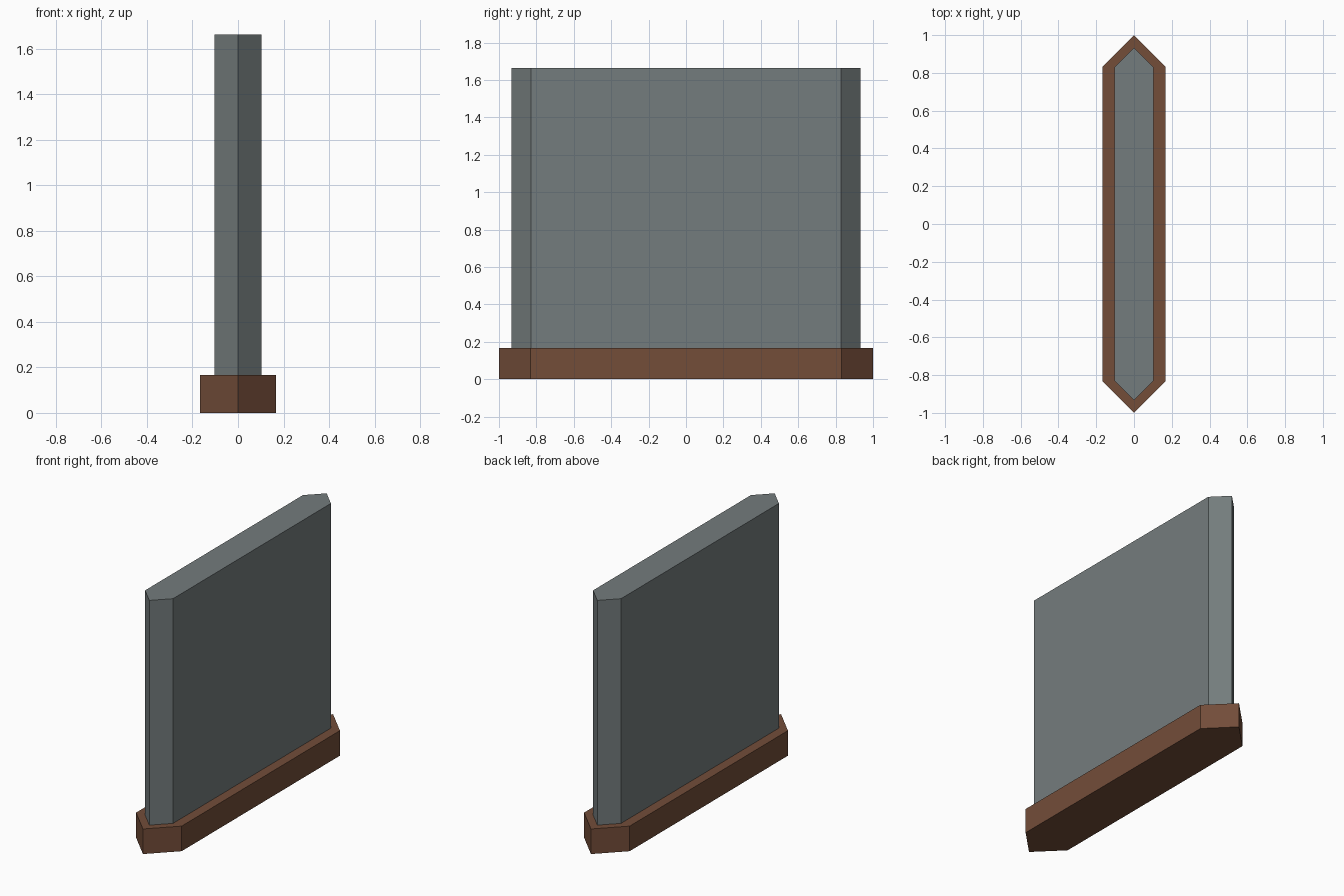
import bpy, bmesh

if "Cube" in bpy.data.objects:
    bpy.data.objects.remove(bpy.data.objects["Cube"])


def material(name, rgb):
    # sRGB 0-255 to linear
    lin = [((c / 255 + 0.055) / 1.055) ** 2.4 for c in rgb]
    mat = bpy.data.materials.new(name)
    mat.diffuse_color = (*lin, 1)
    mat.use_nodes = True
    mat.node_tree.nodes["Principled BSDF"].inputs["Base Color"].default_value = mat.diffuse_color
    return mat


def pointed_prism(name, half_width, shoulder_y, tip_y, z0, z1, mat):
    # Extruded six-sided outline with a point at each end
    outline = [(half_width, -shoulder_y), (half_width, shoulder_y), (0, tip_y),
               (-half_width, shoulder_y), (-half_width, -shoulder_y), (0, -tip_y)]
    bm = bmesh.new()
    face = bm.faces.new([bm.verts.new((x, y, z0)) for x, y in outline])
    top = bmesh.ops.extrude_face_region(bm, geom=[face], use_keep_orig=True)
    verts = [g for g in top["geom"] if isinstance(g, bmesh.types.BMVert)]
    bmesh.ops.translate(bm, verts=verts, vec=(0, 0, z1 - z0))
    bmesh.ops.recalc_face_normals(bm, faces=bm.faces)
    mesh = bpy.data.meshes.new(name)
    bm.to_mesh(mesh)
    bm.free()
    mesh.materials.append(mat)
    obj = bpy.data.objects.new(name, mesh)
    bpy.context.collection.objects.link(obj)
    return obj


brown = material("brown", (115, 77, 57))
grey = material("slate grey", (116, 124, 125))

# Low plinth and the tall wall panel standing on it
pointed_prism("base_plinth", 0.168, 0.832, 1.0, 0.0, 0.167, brown)
pointed_prism("wall_panel", 0.103, 0.83, 0.933, 0.167, 1.663, grey)
